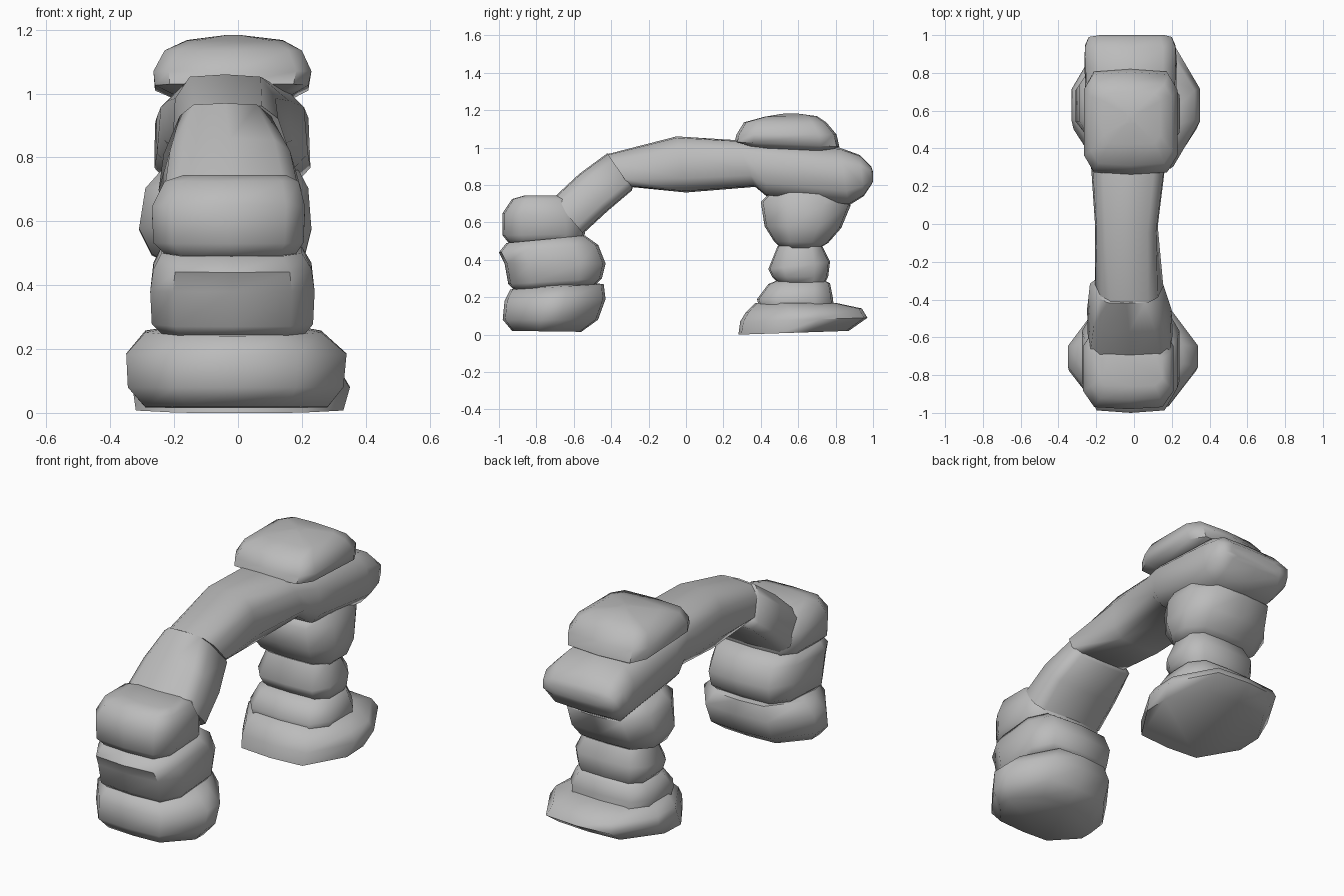
import bpy, bmesh, math

stone = bpy.data.materials.new("stone grey")
stone.diffuse_color = (0.5, 0.5, 0.5, 1)


def make_stone(name, cut, rings):
    """Loft a boulder through ten-sided rounded sections.
    Each ring: end a (y, z), end b (y, z), x min, x max, narrowing of end a."""
    side = [(1, 1 - cut), (1 - 0.55 * cut, 0.95), (0, 1),
            (-1 + 0.55 * cut, 0.95), (-1, 1 - cut)]
    section = side + [(-u, -v) for u, v in side]
    bm = bmesh.new()
    loops = []
    for a, b, x0, x1, taper in rings:
        loop = []
        for u, v in section:
            t = (v + 1) / 2
            x = (x0 + x1) / 2 + u * (x1 - x0) / 2 * (1 - taper * (1 - t))
            loop.append(bm.verts.new((x, a[0] + (b[0] - a[0]) * t,
                                      a[1] + (b[1] - a[1]) * t)))
        loops.append(loop)
    n = len(section)
    for lo, hi in zip(loops, loops[1:]):
        for i in range(n):
            j = (i + 1) % n
            bm.faces.new((lo[i], lo[j], hi[j], hi[i]))
    bm.faces.new(loops[0][::-1])
    bm.faces.new(loops[-1])
    bmesh.ops.recalc_face_normals(bm, faces=bm.faces)
    mesh = bpy.data.meshes.new(name)
    bm.to_mesh(mesh)
    bm.free()
    mesh.materials.append(stone)
    ob = bpy.data.objects.new(name, mesh)
    bpy.context.collection.objects.link(ob)
    bpy.ops.object.select_all(action='DESELECT')
    ob.select_set(True)
    bpy.context.view_layer.objects.active = ob
    bpy.ops.object.shade_smooth_by_angle(angle=math.radians(55))


# Front pillar
make_stone("front_base_stone", 0.8, [
    ((-0.93, 0.02), (-0.56, 0.015), -0.29, 0.28, 0),
    ((-0.98, 0.08), (-0.47, 0.08), -0.345, 0.33, 0),
    ((-0.97, 0.18), (-0.43, 0.19), -0.35, 0.34, 0),
    ((-0.94, 0.24), (-0.44, 0.27), -0.29, 0.26, 0),
    ((-0.86, 0.26), (-0.54, 0.28), -0.2, 0.18, 0)])
make_stone("front_middle_stone", 0.5, [
    ((-0.92, 0.24), (-0.48, 0.27), -0.24, 0.21, 0),
    ((-0.95, 0.27), (-0.45, 0.3), -0.27, 0.235, 0),
    ((-0.97, 0.38), (-0.43, 0.38), -0.275, 0.24, 0),
    ((-1.0, 0.44), (-0.47, 0.48), -0.265, 0.23, 0),
    ((-0.96, 0.49), (-0.54, 0.53), -0.24, 0.2, 0)])
make_stone("front_top_stone", 0.45, [
    ((-0.94, 0.48), (-0.58, 0.48), -0.21, 0.17, 0),
    ((-0.98, 0.53), (-0.54, 0.54), -0.265, 0.205, 0),
    ((-0.98, 0.65), (-0.55, 0.63), -0.27, 0.21, 0),
    ((-0.93, 0.725), (-0.61, 0.725), -0.23, 0.19, 0),
    ((-0.86, 0.745), (-0.67, 0.745), -0.17, 0.15, 0)])

# Sloping stone that leans up to the span
make_stone("sloping_stone", 0.4, [
    ((-0.71, 0.73), (-0.55, 0.54), -0.25, 0.21, 0.1),
    ((-0.57, 0.86), (-0.42, 0.66), -0.26, 0.21, 0.25),
    ((-0.42, 0.97), (-0.29, 0.77), -0.25, 0.17, 0.4),
    ((-0.38, 0.95), (-0.28, 0.8), -0.2, 0.13, 0.4)])

# Long span ending in the block over the rear pillar
make_stone("span_stone", 0.5, [
    ((-0.42, 0.965), (-0.3, 0.79), -0.22, 0.17, 0.3),
    ((-0.05, 1.06), (0.0, 0.76), -0.21, 0.13, 0.1),
    ((0.27, 1.04), (0.37, 0.79), -0.235, 0.175, 0.1),
    ((0.42, 1.03), (0.43, 0.74), -0.26, 0.225, 0.1),
    ((0.82, 1.0), (0.87, 0.69), -0.265, 0.23, 0.05),
    ((0.93, 0.96), (0.95, 0.74), -0.26, 0.22, 0),
    ((0.99, 0.9), (0.99, 0.8), -0.24, 0.2, 0),
    ((1.0, 0.87), (1.0, 0.82), -0.18, 0.16, 0)])

# Capstone
make_stone("capstone", 0.35, [
    ((0.36, 1.0), (0.78, 0.98), -0.2, 0.17, 0),
    ((0.26, 1.03), (0.82, 1.005), -0.26, 0.22, 0),
    ((0.27, 1.07), (0.805, 1.07), -0.265, 0.23, 0),
    ((0.31, 1.135), (0.75, 1.135), -0.23, 0.2, 0),
    ((0.42, 1.165), (0.7, 1.168), -0.16, 0.14, 0),
    ((0.53, 1.183), (0.59, 1.183), -0.04, 0.01, 0)])

# Rear pillar
make_stone("rear_top_stone", 0.6, [
    ((0.51, 0.46), (0.71, 0.46), -0.2, 0.17, 0),
    ((0.47, 0.5), (0.76, 0.49), -0.27, 0.21, 0),
    ((0.42, 0.58), (0.83, 0.57), -0.31, 0.23, 0),
    ((0.4, 0.71), (0.88, 0.69), -0.29, 0.22, 0),
    ((0.45, 0.76), (0.82, 0.76), -0.24, 0.19, 0)])
make_stone("rear_middle_stone", 0.5, [
    ((0.5, 0.27), (0.74, 0.27), -0.2, 0.18, 0),
    ((0.46, 0.31), (0.76, 0.31), -0.23, 0.2, 0),
    ((0.44, 0.35), (0.77, 0.39), -0.24, 0.21, 0),
    ((0.49, 0.475), (0.73, 0.47), -0.2, 0.17, 0)])
make_stone("rear_lower_stone", 0.5, [
    ((0.39, 0.15), (0.79, 0.15), -0.25, 0.23, 0),
    ((0.38, 0.19), (0.785, 0.2), -0.26, 0.24, 0),
    ((0.44, 0.27), (0.77, 0.275), -0.23, 0.2, 0),
    ((0.5, 0.295), (0.73, 0.295), -0.17, 0.15, 0)])
make_stone("rear_base_stone", 0.75, [
    ((0.28, 0.0), (0.87, 0.02), -0.32, 0.33, 0),
    ((0.29, 0.07), (0.97, 0.09), -0.33, 0.35, 0),
    ((0.32, 0.12), (0.94, 0.14), -0.32, 0.32, 0),
    ((0.37, 0.17), (0.8, 0.17), -0.26, 0.25, 0)])
